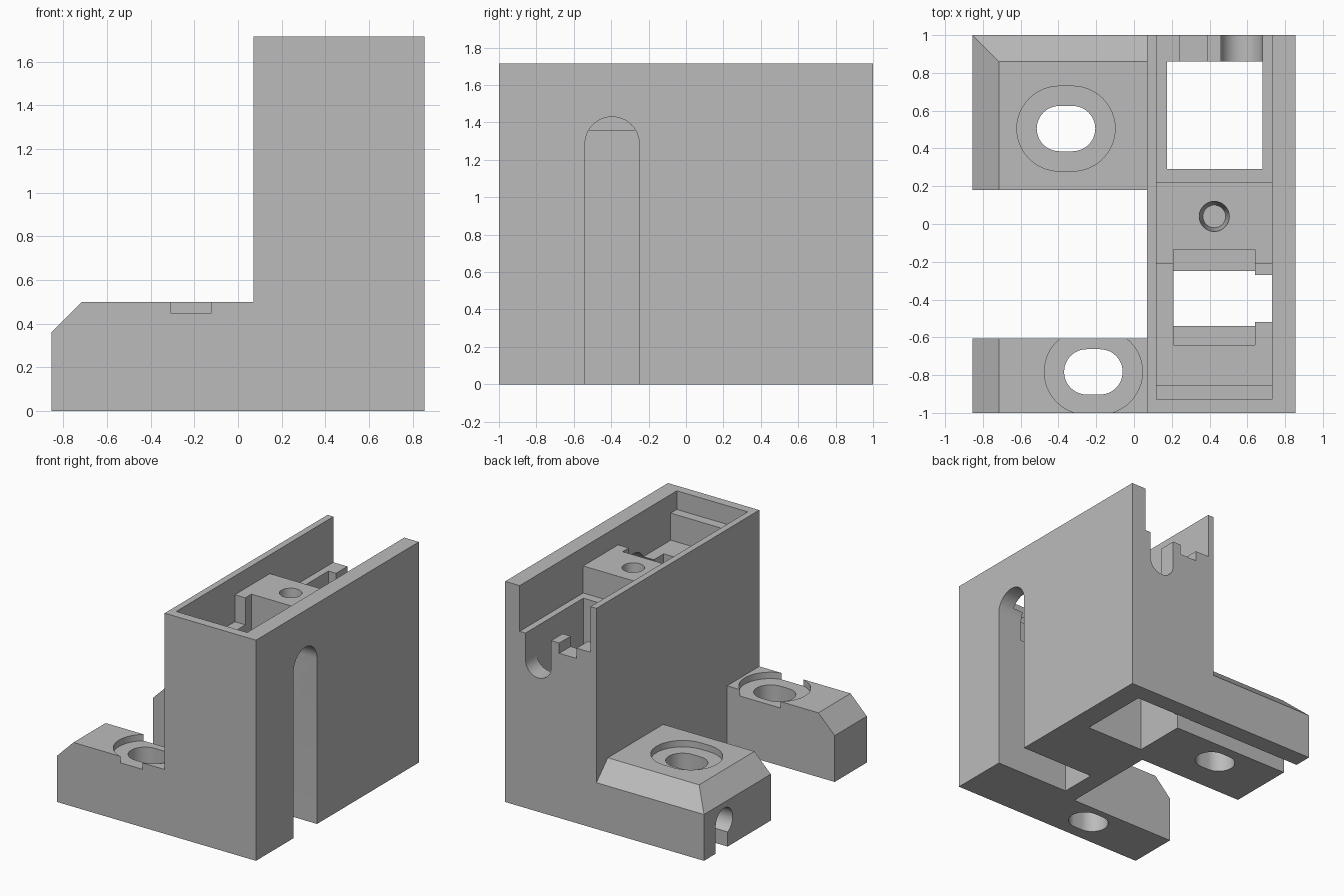
import bpy
import bmesh
from math import cos, sin, pi, radians

cube = bpy.data.objects.get("Cube")
if cube:
    bpy.data.objects.remove(cube, do_unlink=True)

grey = bpy.data.materials.new("plain grey")
grey.use_nodes = True
COLOUR = (0.5, 0.5, 0.5, 1)
grey.diffuse_color = COLOUR
grey.node_tree.nodes["Principled BSDF"].inputs["Base Color"].default_value = COLOUR

PLACE = {
    "x": lambda a, b, t: (t, a, b),
    "y": lambda a, b, t: (a, t, b),
    "z": lambda a, b, t: (a, b, t),
}


def prism(name, outline, axis, low, high):
    """Extrude a 2D outline along an axis into a closed solid."""
    bm = bmesh.new()
    ends = [[bm.verts.new(PLACE[axis](a, b, t)) for a, b in outline] for t in (low, high)]
    bm.faces.new(ends[0])
    bm.faces.new(ends[1])
    n = len(outline)
    for i in range(n):
        j = (i + 1) % n
        bm.faces.new((ends[0][i], ends[0][j], ends[1][j], ends[1][i]))
    bmesh.ops.recalc_face_normals(bm, faces=bm.faces)
    mesh = bpy.data.meshes.new(name)
    bm.to_mesh(mesh)
    bm.free()
    mesh.materials.append(grey)
    obj = bpy.data.objects.new(name, mesh)
    bpy.context.collection.objects.link(obj)
    return obj


def rect(a0, a1, b0, b1):
    return [(a0, b0), (a1, b0), (a1, b1), (a0, b1)]


def arc(ca, cb, r, start, end, steps=24):
    angles = [radians(start + (end - start) * i / steps) for i in range(steps + 1)]
    return [(ca + r * cos(t), cb + r * sin(t)) for t in angles]


def capsule(ca, cb, r, half):
    return arc(ca + half, cb, r, -90, 90) + arc(ca - half, cb, r, 90, 270)


def cut(body, cutter):
    """Subtract the cutter from the body and throw the cutter away."""
    cutter.hide_render = True
    mod = body.modifiers.new("cut", "BOOLEAN")
    mod.operation = "DIFFERENCE"
    mod.solver = "EXACT"
    mod.object = cutter
    bpy.context.view_layer.objects.active = body
    bpy.ops.object.modifier_apply(modifier=mod.name)
    bpy.data.objects.remove(cutter, do_unlink=True)


# Tower and base as one L-shaped profile with a chamfered toe
bracket = prism("mounting_bracket", [
    (-0.855, 0), (0.855, 0), (0.855, 1.715), (0.07, 1.715),
    (0.07, 0.5), (-0.715, 0.5), (-0.855, 0.36)], "y", -1, 1)

# Gap that splits the base into two feet, and the back foot's rear chamfer
cut(bracket, prism("foot_gap", rect(-1, 0.07, -0.605, 0.18), "z", -0.1, 0.7))
cut(bracket, prism("rear_chamfer", [(1.1, 0.26), (1.1, 0.6), (0.76, 0.6)], "x", -1, 0.07))

# Top channel, open at the back, leaving a raised block and a front ledge
cut(bracket, prism("top_channel", [
    (1.1, 1.36), (1.1, 1.9), (-0.93, 1.9), (-0.93, 1.57), (-0.855, 1.57),
    (-0.855, 1.36), (-0.21, 1.36), (-0.21, 1.57), (0.22, 1.57), (0.22, 1.36)],
    "x", 0.12, 0.73))

# Square shaft through the whole tower
cut(bracket, prism("rear_shaft", rect(0.175, 0.68, 0.29, 0.86), "z", -0.1, 1.5))

# Rounded cable groove and small notch in the back wall
cut(bracket, prism("cable_groove",
                   arc(0.57, 1.15, 0.11, 180, 360) + [(0.68, 1.5), (0.46, 1.5)],
                   "y", 0.8, 1.1))
cut(bracket, prism("small_notch", rect(0.24, 0.39, 1.28, 1.5), "y", 0.8, 1.1))

# Arched side slot and the wider nut pocket above it
cut(bracket, prism("side_slot",
                   arc(-0.395, 1.285, 0.145, 0, 180) + [(-0.54, -0.1), (-0.25, -0.1)],
                   "x", 0.21, 1))
cut(bracket, prism("nut_pocket", rect(0.21, 0.64, -0.64, -0.135), "z", 1.13, 1.8))

# Tapered screw hole in the raised block
bpy.ops.mesh.primitive_cone_add(vertices=40, radius1=0.06, radius2=0.08, depth=0.3,
                                location=(0.425, 0.04, 1.425))
cut(bracket, bpy.context.object)

# Counterbored oblong bolt holes in the feet
for x, y in ((-0.36, 0.505), (-0.215, -0.783)):
    cut(bracket, prism("counterbore", capsule(x, y, 0.225, 0.035), "z", 0.45, 0.7))
    cut(bracket, prism("bolt_hole", capsule(x, y, 0.12, 0.035), "z", -0.1, 0.6))

# Keyhole cable channel along the underside of the back foot
cut(bracket, prism("cable_bore", arc(0.752, 0.21, 0.105, 0, 345, 31), "x", -1, 0.3))
cut(bracket, prism("cable_slit", rect(0.71, 0.857, -0.1, 0.21), "x", -1, 0.3))

# Smooth the curved walls, keep the edges sharp
bpy.ops.object.select_all(action="DESELECT")
bracket.select_set(True)
bpy.context.view_layer.objects.active = bracket
bpy.ops.object.shade_smooth_by_angle(angle=pi / 6)
